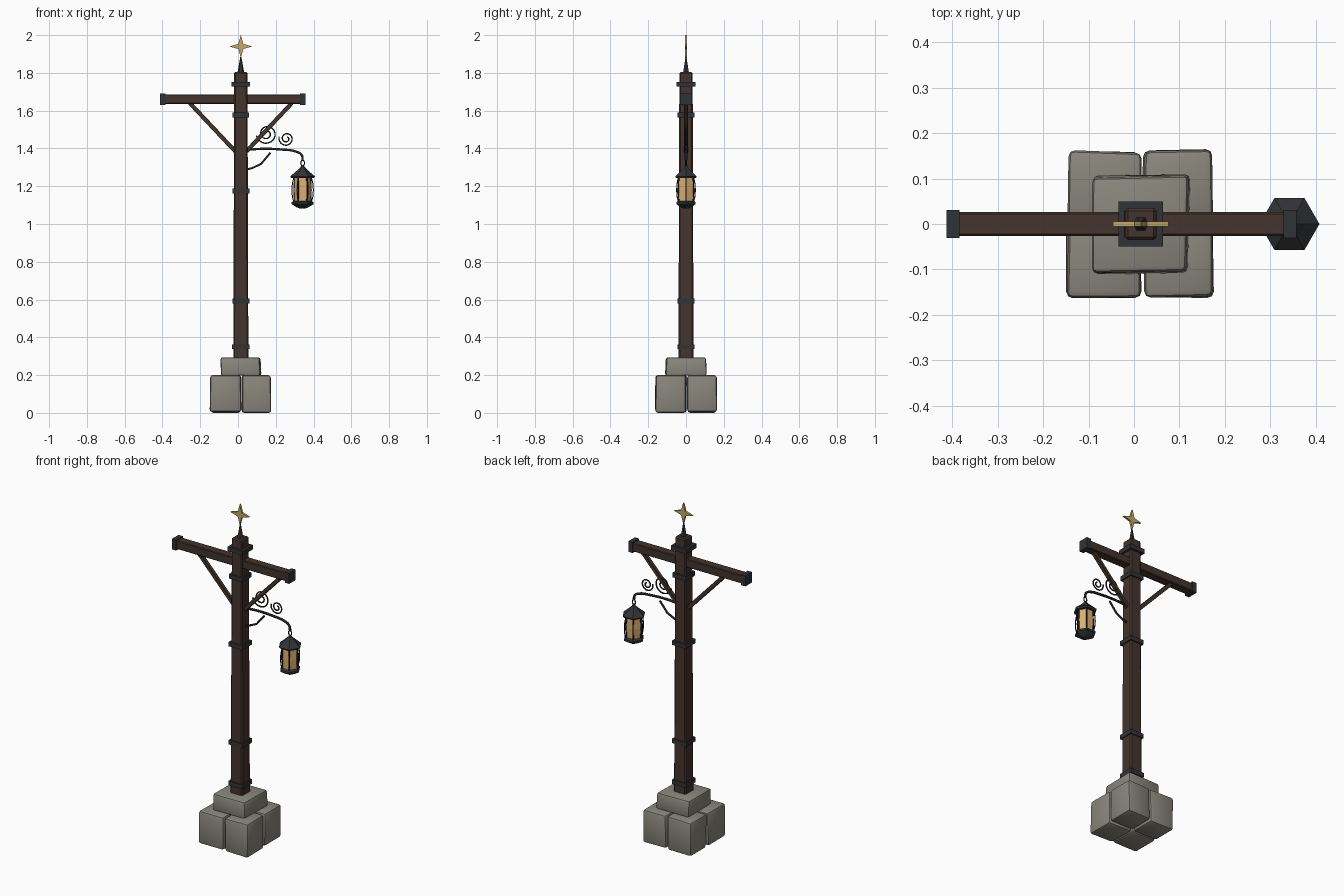
import bpy, bmesh, math, random
from mathutils import Vector, Matrix

if "Cube" in bpy.data.objects:
    bpy.data.objects.remove(bpy.data.objects["Cube"])

random.seed(4)
CX = 0.015          # post axis
LX = 0.342          # lantern axis


def mat(name, c):
    m = bpy.data.materials.new(name)
    m.diffuse_color = (*c, 1)
    m.use_nodes = True
    m.node_tree.nodes["Principled BSDF"].inputs["Base Color"].default_value = m.diffuse_color
    return m


STONE = mat("grey_stone", (0.25, 0.24, 0.20))
WOOD = mat("dark_wood", (0.058, 0.033, 0.025))
BRACE = mat("brace_wood", (0.062, 0.038, 0.023))
IRON = mat("dark_iron", (0.030, 0.033, 0.037))
WIRE = mat("black_wire", (0.018, 0.018, 0.019))
BRASS = mat("pale_brass", (0.55, 0.39, 0.14))
GLASS = mat("amber_glass", (0.72, 0.43, 0.17))


def finish(bm, name, m, smooth=False):
    bmesh.ops.recalc_face_normals(bm, faces=bm.faces)
    me = bpy.data.meshes.new(name)
    bm.to_mesh(me)
    bm.free()
    me.materials.append(m)
    ob = bpy.data.objects.new(name, me)
    bpy.context.collection.objects.link(ob)
    if smooth:
        bpy.ops.object.select_all(action='DESELECT')
        ob.select_set(True)
        bpy.context.view_layer.objects.active = ob
        bpy.ops.object.shade_smooth_by_angle(angle=math.radians(35))
    return ob


def box(name, lo, hi, m, bevel=0, segs=1, jitter=0, taper=1, rot=None):
    """Box between two corners; optional taper of the top, jitter and bevel."""
    lo, hi = Vector(lo), Vector(hi)
    c, s = (lo + hi) / 2, hi - lo
    bm = bmesh.new()
    bmesh.ops.create_cube(bm, size=1)
    for v in bm.verts:
        k = taper if v.co.z > 0 else 1
        v.co = Vector((v.co.x * s.x * k, v.co.y * s.y * k, v.co.z * s.z))
        v.co += Vector([random.uniform(-jitter, jitter) for _ in range(2)] + [0])
    if bevel:
        bmesh.ops.bevel(bm, geom=bm.edges[:], offset=bevel, segments=segs,
                        affect='EDGES', profile=0.5)
    if rot:
        bm.transform(rot)
    bm.transform(Matrix.Translation(c))
    return finish(bm, name, m, smooth=segs > 1)


def lathe(name, profile, sides, x, m):
    """Faceted solid from (radius, z) rings, corners on the x axis."""
    bm = bmesh.new()
    rings = [[bm.verts.new((x + r * math.cos(a), r * math.sin(a), z))
              for a in (math.tau * i / sides for i in range(sides))] for r, z in profile]
    for a, b in zip(rings, rings[1:]):
        for i in range(sides):
            j = (i + 1) % sides
            bm.faces.new((a[i], a[j], b[j], b[i]))
    bm.faces.new(rings[0])
    bm.faces.new(rings[-1])
    return finish(bm, name, m)


def tube(name, pts, r, m, cyclic=False, smooth_path=False):
    """Round rod along a path."""
    cu = bpy.data.curves.new(name, 'CURVE')
    cu.dimensions = '3D'
    cu.bevel_depth, cu.bevel_resolution = r, 1
    cu.use_fill_caps = True
    sp = cu.splines.new('BEZIER' if smooth_path else 'POLY')
    store = sp.bezier_points if smooth_path else sp.points
    store.add(len(pts) - 1)
    for p, co in zip(store, pts):
        if smooth_path:
            p.co = co
            p.handle_left_type = p.handle_right_type = 'AUTO'
        else:
            p.co = (*co, 1)
    sp.resolution_u = 5
    sp.use_cyclic_u = cyclic
    ob = bpy.data.objects.new(name, cu)
    bpy.context.collection.objects.link(ob)
    cu.materials.append(m)
    bpy.ops.object.select_all(action='DESELECT')
    ob.select_set(True)
    bpy.context.view_layer.objects.active = ob
    bpy.ops.object.convert(target='MESH')
    return ob


# Stone footing: four blocks and a capping block
for name, x0, x1, y0, y1, z0 in (("front_left", -0.147, 0.015, -0.16, 0.002, 0.005),
                                 ("front_right", 0.020, 0.173, -0.16, 0.002, 0.0),
                                 ("back_left", -0.147, 0.015, 0.008, 0.16, 0.0),
                                 ("back_right", 0.020, 0.173, 0.008, 0.163, 0.006)):
    box("footing_stone_" + name, (x0, y0, z0), (x1, y1, 0.2), STONE,
        bevel=0.014, segs=2, jitter=0.004)
box("footing_cap_stone", (-0.093, -0.108, 0.197), (0.121, 0.106, 0.294), STONE,
    bevel=0.012, segs=2, jitter=0.004, taper=0.97)

# Post with iron collars
box("post", (CX - 0.040, -0.040, 0.28), (CX + 0.040, 0.040, 1.805), WOOD,
    bevel=0.007, taper=0.88)
for i, (z, h) in enumerate(((0.35, 0.046), (0.593, 0.045), (1.175, 0.045),
                            (1.577, 0.044), (1.74, 0.049))):
    box(f"post_collar_{i + 1}", (CX - h, -h, z - 0.013), (CX + h, h, z + 0.013), IRON)

# Crossbeam with end caps
box("crossbeam", (-0.40, -0.026, 1.636), (0.345, 0.026, 1.686), WOOD, bevel=0.004)
for side, x in (("left", -0.412), ("right", 0.329)):
    box("beam_cap_" + side, (x, -0.031, 1.63), (x + 0.028, 0.031, 1.692), IRON)

# Diagonal braces, mirrored about the post
for side, s in (("left", -1), ("right", 1)):
    a, b = Vector((CX + s * 0.03, 0, 1.385)), Vector((CX + s * 0.27, 0, 1.64))
    d, c = b - a, (a + b) / 2
    h = Vector((0.011, 0.011, d.length / 2))
    box("brace_" + side, c - h, c + h, BRACE, bevel=0.002,
        rot=Matrix.Rotation(math.atan2(d.x, d.z), 4, 'Y'))

# Finial spike and star
lathe("finial_spike", [(0.018, 1.80), (0.014, 1.822), (0.003, 1.885)], 6, CX, IRON)
bm = bmesh.new()
star = [bm.verts.new((CX + r * math.sin(i * math.pi / 4), -0.006, 1.94 + r * math.cos(i * math.pi / 4)))
        for i, r in enumerate([0.061, 0.019] * 4)]
face = bm.faces.new(star)
ext = bmesh.ops.extrude_face_region(bm, geom=[face])
bmesh.ops.translate(bm, vec=(0, 0.012, 0),
                    verts=[v for v in ext["geom"] if isinstance(v, bmesh.types.BMVert)])
finish(bm, "finial_star", BRASS)

# Wrought bracket arm, stay and scrolls
tube("bracket_arm", [(0.04, 0, 1.392), (0.13, 0, 1.398), (0.235, 0, 1.394), (0.305, 0, 1.384),
                     (0.337, 0, 1.365), (LX, 0, 1.337)], 0.007, WIRE, smooth_path=True)
tube("bracket_stay", [(0.04, 0, 1.287), (0.075, 0, 1.296), (0.122, 0, 1.318), (0.172, 0, 1.378)],
     0.006, WIRE)


def scroll(name, x, z, r0, r1, start, turns):
    n = 36
    pts = []
    for i in range(n + 1):
        t = i / n
        r, a = r0 + (r1 - r0) * t, start + turns * math.tau * t
        pts.append((x + r * math.cos(a), 0, z + r * math.sin(a)))
    tube(name, pts, 0.004, WIRE)


scroll("large_scroll", 0.152, 1.478, 0.056, 0.012, math.radians(190), 1.75)
scroll("small_scroll", 0.256, 1.452, 0.040, 0.009, math.radians(165), 1.75)

# Hanging link
tube("lantern_link", [(LX + 0.010 * math.cos(a), 0, 1.323 + 0.015 * math.sin(a))
                      for a in (math.tau * i / 12 for i in range(12))], 0.0035, WIRE, cyclic=True)

# Six-sided lantern
lathe("lantern_roof", [(0.060, 1.243), (0.066, 1.252), (0.036, 1.277), (0.012, 1.300),
                       (0.007, 1.311)], 6, LX, IRON)
lathe("lantern_glass", [(0.043, 1.112), (0.046, 1.18), (0.043, 1.248)], 6, LX, GLASS)
lathe("lantern_base", [(0.018, 1.083), (0.034, 1.090), (0.058, 1.105), (0.058, 1.116),
                       (0.046, 1.122)], 6, LX, IRON)
for i in range(6):
    c, s = math.cos(math.tau * i / 6), math.sin(math.tau * i / 6)
    # corner mullion and bowed guard bar
    tube(f"lantern_mullion_{i + 1}", [(LX + r * c, r * s, z) for r, z in
         ((0.043, 1.114), (0.046, 1.18), (0.043, 1.247))], 0.003, WIRE)
    tube(f"lantern_guard_{i + 1}", [(LX + r * c, r * s, z) for r, z in
         ((0.046, 1.114), (0.054, 1.145), (0.057, 1.18), (0.054, 1.215), (0.046, 1.248))], 0.003, WIRE)
